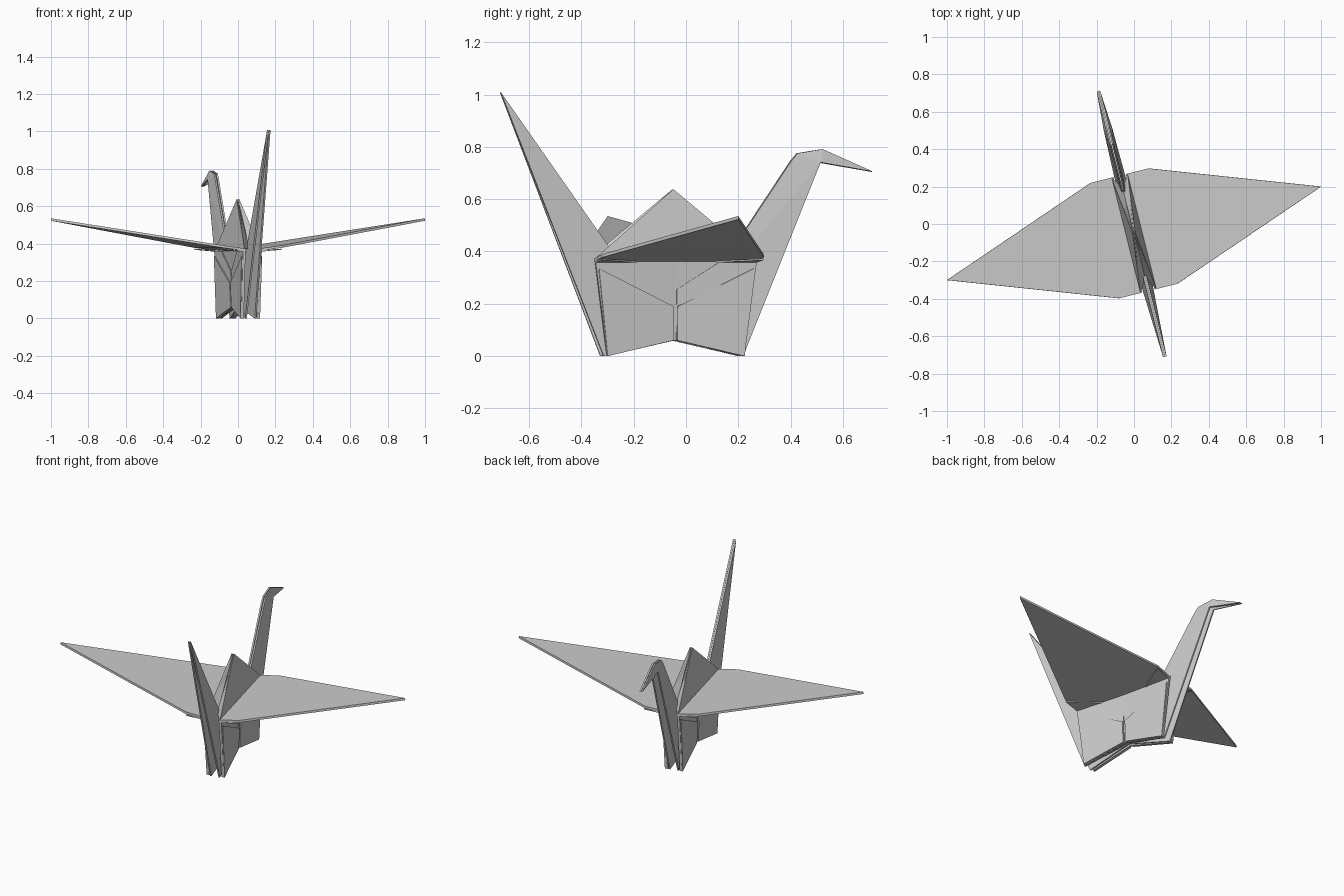
import bpy, math

TURN = math.atan(0.25)   # the bird is turned slightly about z
T = 0.009                # paper thickness


def sheet(name, pts, faces, thick=T, sides=True, ends=False):
    """Folded paper: points are (across, along, up) in the bird's own frame."""
    me = bpy.data.meshes.new(name)
    me.from_pydata(pts, [], faces)
    me.update()
    ob = bpy.data.objects.new(name, me)
    bpy.context.collection.objects.link(ob)
    ob.location = (0, -0.05, 0)
    ob.rotation_euler = (0, 0, TURN)
    m = ob.modifiers.new("mirror", 'MIRROR')
    m.use_axis = (sides, ends, False)
    m.use_mirror_merge = False
    s = ob.modifiers.new("paper", 'SOLIDIFY')
    s.thickness = thick
    s.offset = 0
    return ob


# wings, with a narrow flat root strip beside the body
sheet("wing", [(0.035, -0.318, 0.367), (0.16, -0.318, 0.384), (1.031, 0, 0.529),
               (0.16, 0.318, 0.384), (0.035, 0.318, 0.367)],
      [(0, 1, 2, 3, 4)], thick=0.013)

# small folded corners under the wing roots
sheet("wing_corner_fold", [(0.045, 0.317, 0.36), (0.16, 0.317, 0.37), (0.045, 0.15, 0.36)],
      [(0, 1, 2)], thick=0.006, ends=True)

# body side panels, pinched towards the middle
sheet("body_panel", [(0.022, 0, 0.06), (0.040, 0.27, 0), (0.042, 0.317, 0.362),
                     (0.036, 0, 0.362)],
      [(0, 1, 2), (0, 2, 3)], ends=True)

# two layers of flaps lying on the side panels
sheet("inner_flap", [(0.029, 0.006, 0.06), (0.046, 0.27, 0), (0.049, 0.317, 0.358),
                     (0.046, 0.17, 0.358), (0.036, 0.006, 0.255)],
      [(0, 1, 2, 3, 4)], thick=0.006, ends=True)
sheet("outer_flap", [(0.036, 0.008, 0.06), (0.051, 0.27, 0), (0.054, 0.305, 0.335),
                     (0.042, 0.008, 0.19)],
      [(0, 1, 2, 3)], thick=0.006, ends=True)

# pyramid-shaped back with inward folded ends
sheet("back_hump", [(0.003, 0, 0.637), (0.043, 0.317, 0.368), (0.043, -0.317, 0.368),
                    (0.002, 0.24, 0.375), (0.002, -0.24, 0.375)],
      [(0, 2, 1), (0, 1, 3), (0, 4, 2)])

# tail: two sheets joined along the inner ridge and open at the outer edge
sheet("tail", [(0.005, 0, 0.065), (0.026, -0.28, 0), (0.005, -0.68, 1.008)],
      [(0, 1, 2)])

# neck and head: same fold, with the head bent forward into a beak
sheet("neck_and_head", [(0.005, 0, 0.065), (0.026, 0.27, 0), (0.019, 0.577, 0.74),
                        (0.006, 0.49, 0.775), (0.006, 0.464, 0.745),
                        (0.005, 0.784, 0.705), (0.006, 0.588, 0.79)],
      [(0, 1, 2), (0, 2, 4), (4, 2, 3), (3, 2, 6), (6, 2, 5)])
